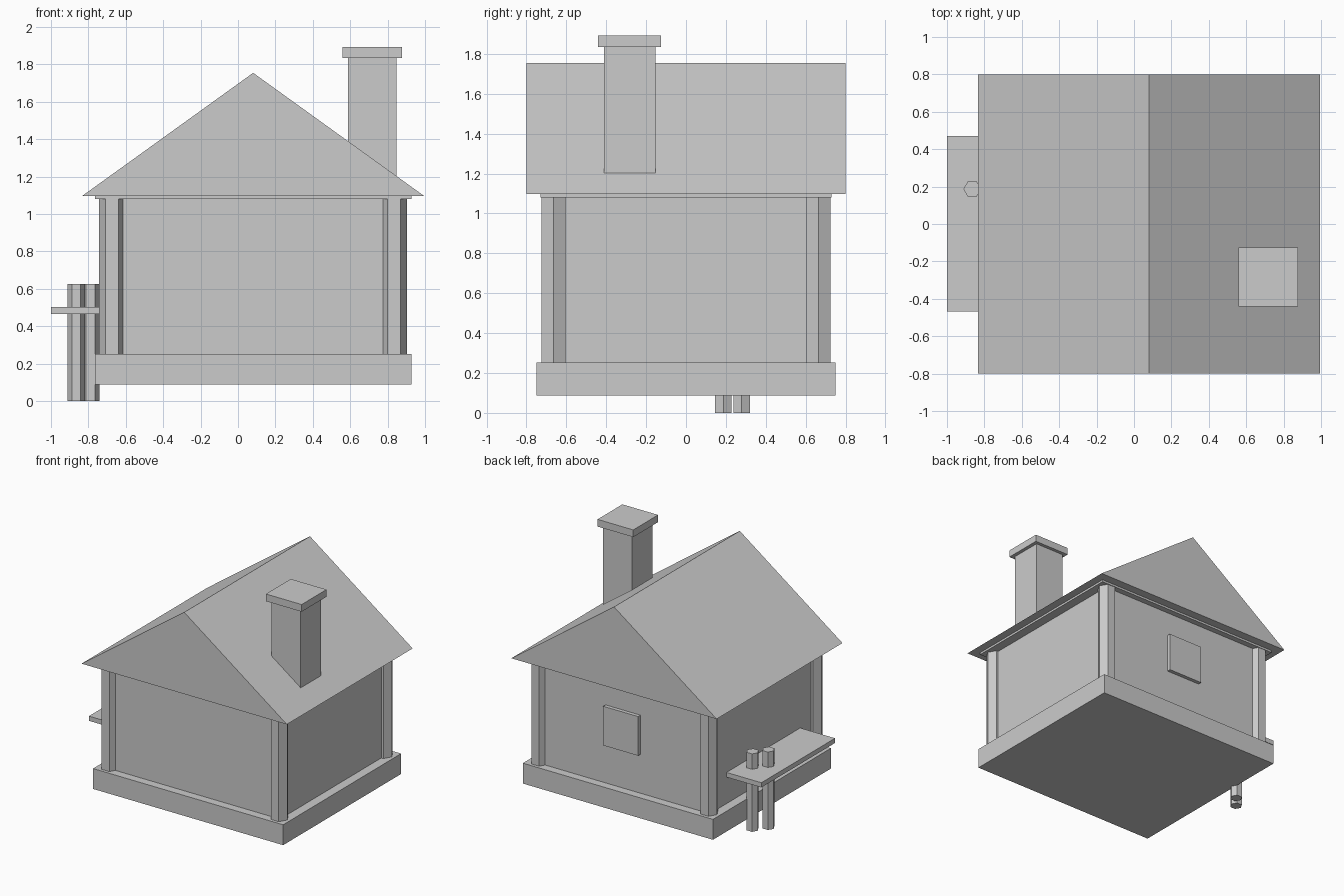
import bpy, bmesh
from math import cos, sin, pi

if "Cube" in bpy.data.objects:
    bpy.data.objects.remove(bpy.data.objects["Cube"])


def prism(name, ring, offset):
    """Extrude a planar ring of points by an offset vector."""
    bm = bmesh.new()
    face = bm.faces.new([bm.verts.new(p) for p in ring])
    ext = bmesh.ops.extrude_face_region(bm, geom=[face])
    top = [g for g in ext["geom"] if isinstance(g, bmesh.types.BMVert)]
    bmesh.ops.translate(bm, verts=top, vec=offset)
    if not any(len(f.verts) == len(ring) and all(v in top for v in f.verts) for f in bm.faces):
        bm.faces.new(top)
    bmesh.ops.holes_fill(bm, edges=bm.edges[:], sides=0)
    bmesh.ops.recalc_face_normals(bm, faces=bm.faces[:])
    mesh = bpy.data.meshes.new(name)
    bm.to_mesh(mesh)
    bm.free()
    ob = bpy.data.objects.new(name, mesh)
    bpy.context.collection.objects.link(ob)
    return ob


def box(name, x0, x1, y0, y1, z0, z1):
    ring = [(x0, y0, z0), (x1, y0, z0), (x1, y1, z0), (x0, y1, z0)]
    return prism(name, ring, (0, 0, z1 - z0))


def hex_post(name, x, y, r, z0, z1):
    ring = [(x + r * cos(i * pi / 3), y + r * sin(i * pi / 3), z0) for i in range(6)]
    return prism(name, ring, (0, 0, z1 - z0))


CX = 0.081  # centre line of the hut

# base, walls and eaves plate
box("base", -0.765, 0.927, -0.75, 0.75, 0.088, 0.252)
box("walls", -0.69, 0.852, -0.683, 0.683, 0.252, 1.08)
box("eaves_plate", -0.765, 0.927, -0.73, 0.73, 1.08, 1.097)

# six-sided corner posts
for sx, side in ((-1, "left"), (1, "right")):
    for sy, end in ((-1, "front"), (1, "back")):
        hex_post(f"corner_post_{end}_{side}", CX + sx * 0.754, sy * 0.665, 0.0695, 0.252, 1.08)

# gable roof
prism("roof", [(-0.833, -0.8, 1.097), (0.995, -0.8, 1.097), (CX, -0.8, 1.755)], (0, 1.6, 0))

# chimney with cap
box("chimney", 0.588, 0.847, -0.412, -0.153, 1.2, 1.835)
box("chimney_cap", 0.558, 0.876, -0.442, -0.126, 1.835, 1.893)

# window panel on the back wall
box("window", -0.073, 0.238, 0.683, 0.713, 0.565, 0.88)

# side shelf and the two pegs passing through it
box("shelf", -1.0, -0.69, -0.467, 0.47, 0.465, 0.503)
hex_post("peg_outer", -0.865, 0.187, 0.047, 0, 0.627)
hex_post("peg_inner", -0.788, 0.279, 0.047, 0, 0.627)
